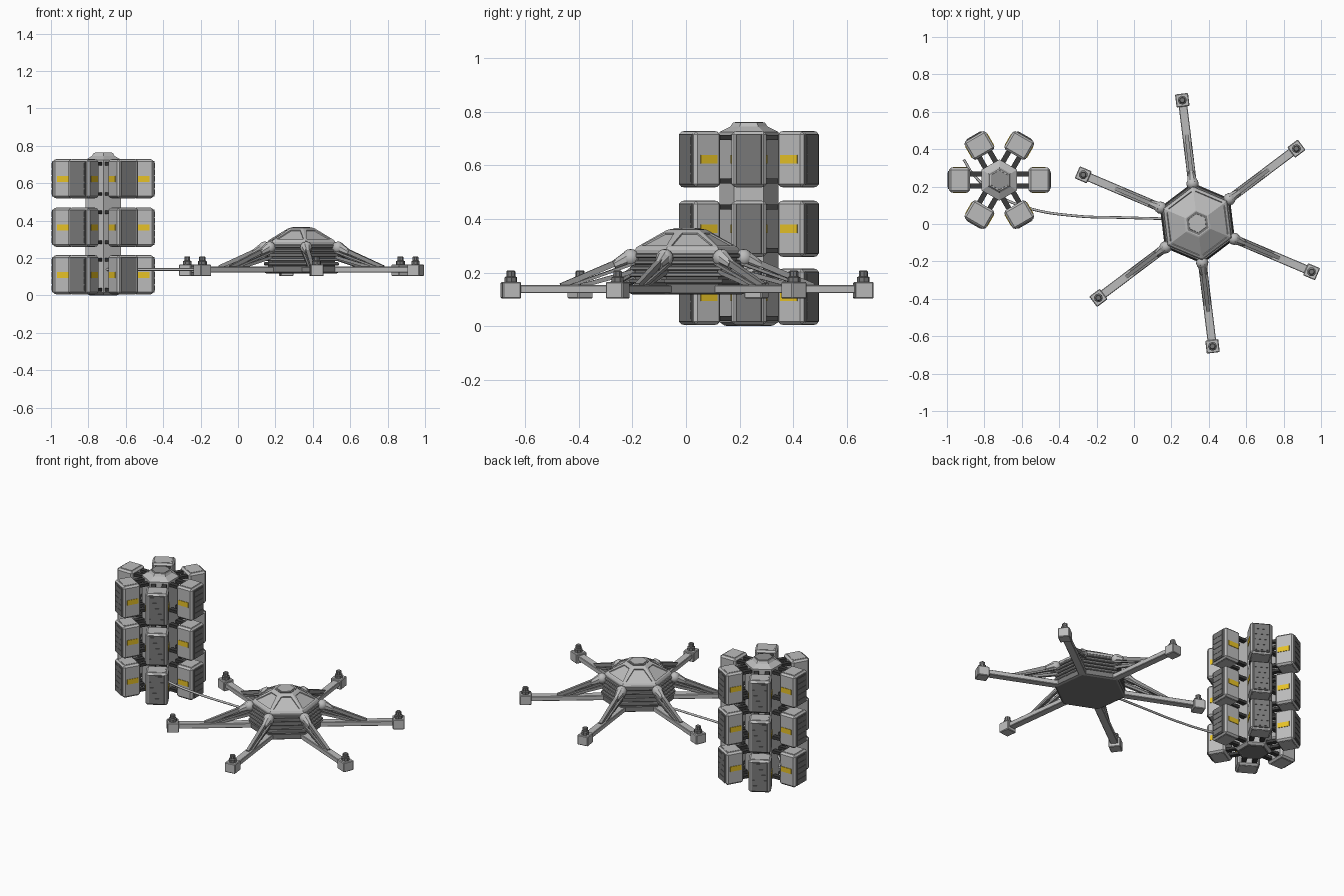
import bpy, bmesh, math
from mathutils import Matrix, Vector

if "Cube" in bpy.data.objects:
    bpy.data.objects.remove(bpy.data.objects["Cube"])


def material(name, r, g, b):
    m = bpy.data.materials.new(name)
    m.diffuse_color = (r, g, b, 1)
    m.use_nodes = True
    m.node_tree.nodes["Principled BSDF"].inputs["Base Color"].default_value = m.diffuse_color
    return m


GREY = material("light grey metal", 0.50, 0.50, 0.50)
MID = material("mid grey metal", 0.29, 0.29, 0.29)
DARK = material("dark grey panel", 0.19, 0.19, 0.19)
BLACK = material("charcoal strut", 0.045, 0.045, 0.045)
YELLOW = material("yellow marking", 0.80, 0.54, 0.02)


# ---- helpers: each returns a mesh, place() makes an object from it ----
def finish(bm, mat):
    bmesh.ops.recalc_face_normals(bm, faces=bm.faces)
    me = bpy.data.meshes.new("part")
    bm.to_mesh(me)
    bm.free()
    me.materials.append(mat)
    return me


def box(size, centre, mat, bevel=0.0):
    bm = bmesh.new()
    bmesh.ops.create_cube(bm, size=1, matrix=Matrix.Translation(centre) @ Matrix.Diagonal((*size, 1)))
    if bevel:
        bmesh.ops.bevel(bm, geom=bm.edges[:], offset=bevel, segments=1, affect='EDGES')
    return finish(bm, mat)


def ball(radius, centre, mat):
    bm = bmesh.new()
    bmesh.ops.create_uvsphere(bm, u_segments=12, v_segments=8, radius=radius, matrix=Matrix.Translation(centre))
    me = finish(bm, mat)
    me.shade_smooth()
    return me


def lathe(profile, sides, phase, mat, inset=None):
    """Stack of polygon rings (radius, z); inset=(band, thickness, depth) sinks panels in one band."""
    bm = bmesh.new()
    rings = [[bm.verts.new((r * math.cos(phase + i * math.tau / sides),
                            r * math.sin(phase + i * math.tau / sides), z))
              for i in range(sides)] for r, z in profile]
    bands = []
    for a, b in zip(rings, rings[1:]):
        bands.append([bm.faces.new((a[i], a[(i + 1) % sides], b[(i + 1) % sides], b[i])) for i in range(sides)])
    bm.faces.new(rings[0][::-1])
    bm.faces.new(rings[-1])
    if inset:
        bm.normal_update()
        faces = bands[inset[0]]
        bmesh.ops.inset_individual(bm, faces=faces, thickness=inset[1])
        bmesh.ops.inset_individual(bm, faces=faces, thickness=.002, depth=inset[2])
    return finish(bm, mat)


def beam(p, q, w0, w1, mat, sides=4):
    """Tapering bar between two points."""
    p, q = Vector(p), Vector(q)
    bm = bmesh.new()
    rot = (q - p).to_track_quat('Z', 'Y').to_matrix().to_4x4()
    bmesh.ops.create_cone(bm, cap_ends=True, segments=sides, radius1=w0, radius2=w1, depth=(q - p).length,
                          matrix=Matrix.Translation((p + q) / 2) @ rot @ Matrix.Rotation(math.pi / sides, 4, 'Z'))
    return finish(bm, mat)


def place(name, mesh, centre, angle=0.0):
    ob = bpy.data.objects.new(name, mesh)
    ob.matrix_world = Matrix.Translation(centre) @ Matrix.Rotation(angle, 4, 'Z')
    bpy.context.collection.objects.link(ob)
    return ob


# ---- storage tower: hexagonal core ----
TOWER = Vector((-0.72, 0.235, 0))
P30 = math.radians(30)
place("tower_core", lathe([(.092, .003), (.11, .015), (.11, .725), (.07, .745), (.06, .760)], 6, P30, GREY), TOWER)
place("tower_cap_plate", lathe([(.054, .756), (.052, .763)], 6, P30, MID), TOWER)
place("tower_base_plate", lathe([(.085, 0), (.085, .006)], 6, P30, DARK), TOWER)

# ---- pods: 3 tiers of 6, each with louvred panel, side marks and struts ----
pod_parts = [
    ("pod_body", box((.113, .132, .207), (.2135, 0, 0), GREY, .011)),
    ("pod_outer_panel", box((.010, .096, .188), (.2695, 0, 0), DARK, .002)),
]
for i in range(5):
    pod_parts.append(("pod_louvre", box((.005, .082, .028), (.2740, 0, (i - 2) * .035), DARK)))
for s in (-1, 1):
    pod_parts.append(("pod_side_mark", box((.072, .008, .032), (.211, s * .0652, 0), YELLOW)))
    for t in (-1, 1):
        pod_parts.append(("pod_strut", box((.085, .028, .018), (.127, s * .032, t * .081), BLACK)))
for t in (-1, 1):
    pod_parts.append(("pod_end_plate", box((.082, .098, .004), (.213, 0, t * .1035), GREY)))

for z in (.110, .364, .623):
    for k in range(6):
        for name, mesh in pod_parts:
            place(name, mesh, TOWER + Vector((0, 0, z)), k * math.pi / 3)

# ---- hub: base plate, stacked layers, panelled dome ----
HUB = Vector((0.339, 0.004, 0))
P37 = math.radians(37)
place("hub_base_plate", lathe([(.205, .118), (.218, .124), (.218, .155)], 6, P37, DARK), HUB)
place("hub_inner_core", lathe([(.195, .15), (.195, .28)], 6, P37, DARK), HUB)
for i in range(5):
    z = .160 + i * .0235
    r = .218 - i * .002
    place("hub_layer", lathe([(r - .005, z), (r, z + .004), (r, z + .013), (r - .005, z + .017)], 6, P37, MID), HUB)
place("hub_dome", lathe([(.198, .272), (.198, .284), (.19, .295), (.078, .358), (.07, .361)], 6, P37, GREY,
                        inset=(2, .020, -.006)), HUB)
place("hub_dome_cap_rim", lathe([(.064, .358), (.064, .363)], 6, P37, DARK), HUB)
place("hub_dome_cap", lathe([(.052, .36), (.050, .366)], 6, P37, GREY), HUB)

# ---- arms: beam, end block with nozzle, braces ----
arm_parts = [
    ("arm_beam", box((.49, .046, .030), (.415, 0, .138), GREY, .003)),
    ("arm_end_block", box((.070, .070, .062), (.663, 0, .134), GREY, .004)),
    ("arm_brace_ball", ball(.033, (.213, 0, .255), GREY)),
    ("arm_brace_socket", beam((.213, 0, .258), (.275, 0, .228), .031, .017, GREY, 8)),
    ("arm_upper_brace", beam((.235, 0, .250), (.475, 0, .150), .016, .014, MID)),
    ("arm_lower_brace", beam((.20, 0, .205), (.40, 0, .150), .012, .011, MID)),
]
for s in (-1, 1):
    arm_parts.append(("arm_side_brace", beam((.20, s * .018, .235), (.44, s * .014, .150), .008, .008, MID)))
nozzle = lathe([(.024, .16), (.024, .182), (.017, .186), (.017, .204), (.013, .208)], 8, 0, DARK)
for k in range(6):
    a = P37 + k * math.pi / 3
    for name, mesh in arm_parts:
        place(name, mesh, HUB, a)
    place("arm_nozzle", nozzle, HUB + Vector((math.cos(a), math.sin(a), 0)) * .663, a)

# ---- tether cable between tower and hub ----
curve = bpy.data.curves.new("tether_cable", 'CURVE')
curve.dimensions = '3D'
curve.bevel_depth = .007
curve.bevel_resolution = 2
curve.use_fill_caps = True
path = [(-.91, .345), (-.86, .265), (-.72, .15), (-.557, .083), (-.32, .044), (-.05, .034), (.17, .028)]
sp = curve.splines.new('BEZIER')
sp.bezier_points.add(len(path) - 1)
for bp, (x, y) in zip(sp.bezier_points, path):
    bp.co = (x, y, .138)
    bp.handle_left_type = bp.handle_right_type = 'AUTO'
curve.materials.append(GREY)
bpy.context.collection.objects.link(bpy.data.objects.new("tether_cable", curve))
